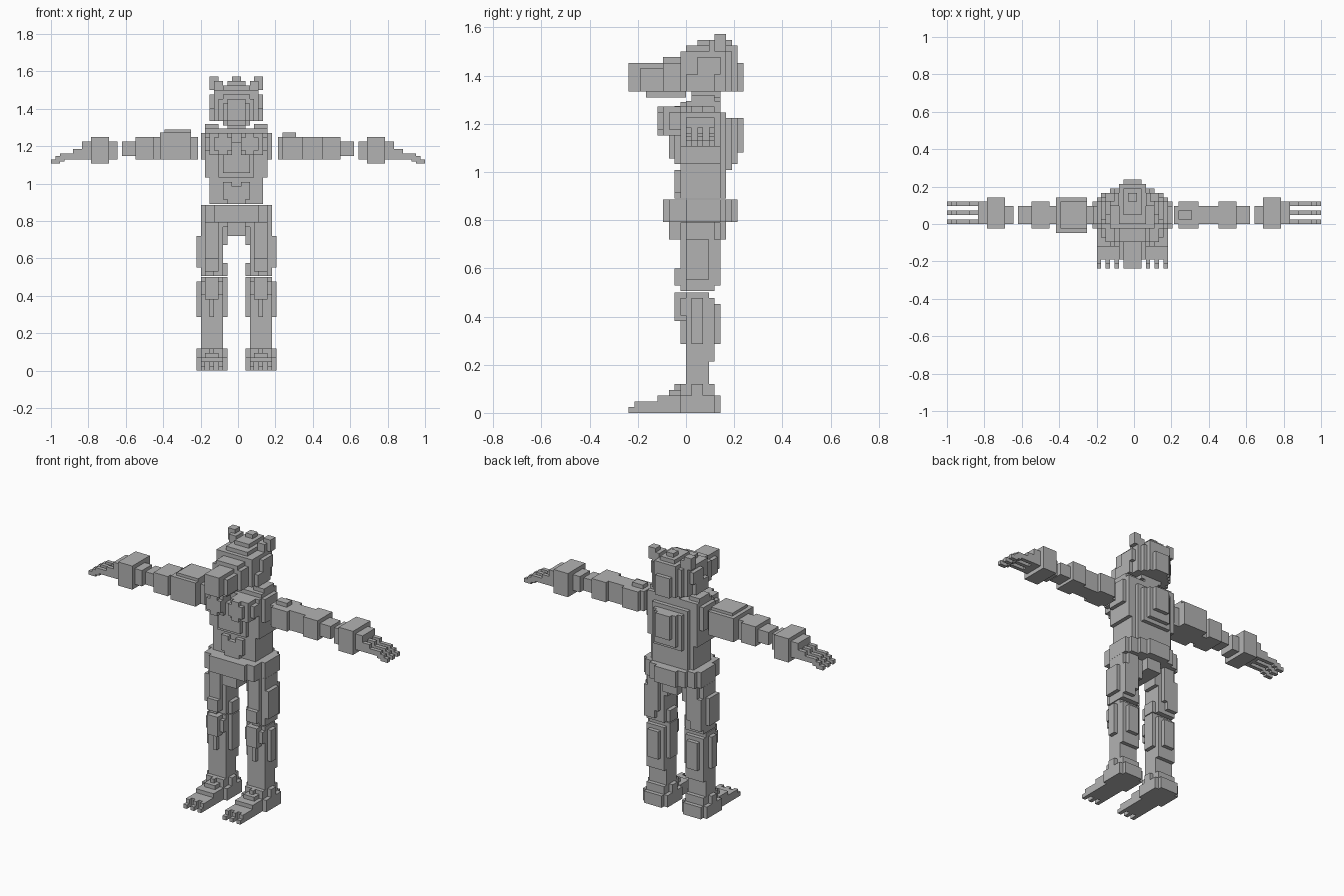
import bpy, bmesh
from mathutils import Vector

if "Cube" in bpy.data.objects:
    bpy.data.objects.remove(bpy.data.objects["Cube"])

V = 2 / 84          # block size
CX = -0.0085        # body centre line

grey = bpy.data.materials.new("stone_grey")
grey.diffuse_color = (0.45, 0.45, 0.45, 1)
grey.use_nodes = True
grey.node_tree.nodes["Principled BSDF"].inputs["Base Color"].default_value = grey.diffuse_color


def part(name, boxes, origin, flip=False):
    """Merge boxes (x0,x1,y0,y1,z0,z1 in blocks) into one outer shell."""
    if flip:
        boxes = [(-b[1], -b[0]) + tuple(b[2:]) for b in boxes]
    grid = [sorted({b[i] for b in boxes} | {b[i + 1] for b in boxes}) for i in (0, 2, 4)]
    pos = [{c: i for i, c in enumerate(g)} for g in grid]
    full = set()
    for b in boxes:
        for i in range(pos[0][b[0]], pos[0][b[1]]):
            for j in range(pos[1][b[2]], pos[1][b[3]]):
                for k in range(pos[2][b[4]], pos[2][b[5]]):
                    full.add((i, j, k))
    bm = bmesh.new()
    verts = {}

    def vert(key):
        if key not in verts:
            verts[key] = bm.verts.new(Vector([grid[a][key[a]] * V for a in range(3)]))
        return verts[key]

    for cell in full:
        for a in range(3):
            u, w = (a + 1) % 3, (a + 2) % 3
            for side in (0, 1):
                near = list(cell)
                near[a] += 2 * side - 1
                if tuple(near) in full:
                    continue
                ring = []
                for du, dw in ((0, 0), (1, 0), (1, 1), (0, 1)):
                    key = list(cell)
                    key[a] += side
                    key[u] += du
                    key[w] += dw
                    ring.append(vert(tuple(key)))
                bm.faces.new(ring if side else ring[::-1])
    bmesh.ops.dissolve_limit(bm, angle_limit=0.01, verts=bm.verts[:], edges=bm.edges[:])
    me = bpy.data.meshes.new(name)
    bm.to_mesh(me)
    bm.free()
    me.materials.append(grey)
    ob = bpy.data.objects.new(name, me)
    ob.location = origin
    bpy.context.collection.objects.link(ob)


def mid(*rows):
    """Centred boxes from (half width, y0, y1, z0, z1)."""
    return [(-r[0],) + r for r in rows]


def pair(*rows):
    """Boxes repeated on both sides of the centre line."""
    return list(rows) + [(-r[1], -r[0]) + r[2:] for r in rows]


# Head with long snout, stepped skull, crest and ears
part("head", mid(
    (2, -10, -6, 1, 6), (3, -8, 0, 1, 5), (2, -8, 0, 1, 6), (2, -7, 0, 0, 2),
    (4, -4, 8, 1, 6), (3, -4, 8, 1, 7), (5, -1, 7, 1, 8), (6, 0, 5, 1, 4),
    (4, 0, 8, 1, 8), (3, 0, 9, 1, 9), (2, 2, 8, 8, 10), (1, 5, 7, 9, 11),
    (2, 8, 10, 1, 6), (3, 1, 6, 0, 1))
    + pair((4, 6, 5, 7, 8, 11), (3, 5, 4, 7, 7, 10), (5, 6, 2, 6, 4, 7)),
    (CX, 0, 1.31))

# Neck
part("neck", mid((2, 1, 6, 0, 2)), (CX, 0, 1.27))

# Torso with stepped chest, shoulders and back
part("torso", mid(
    (6, -1, 6, 0, 6), (4, -1, 7, 0, 6), (7, -1, 6, 6, 10), (8, 0, 5, 10, 16),
    (7, -1, 6, 9, 16), (2, -2, -1, 0, 4), (3, -3, -1, 7, 11), (4, -2, 0, 6, 14),
    (2, -3, 0, 11, 14), (5, 6, 7, 0, 15), (4, 6, 8, 5, 14), (3, 6, 9, 6, 14),
    (2, 6, 10, 8, 14), (3, 0, 6, 15, 17))
    + pair((1, 5, -5, -1, 12, 15), (1, 6, -4, 0, 11, 16), (2, 4, -5, -1, 11, 16),
           (5, 7, -3, 0, 12, 15), (3, 7, 0, 6, 16, 17), (4, 7, 1, 5, 17, 18),
           (1, 3, -2, -1, 1, 5)),
    (CX, 0, 0.89))

# Belt and groin
part("pelvis", mid(
    (8, 0, 6, 3, 7), (7, -3, 7, 3, 7), (5, -4, 8, 3, 7), (3, -4, 9, 3, 7),
    (2, -3, 7, 0, 3), (7, 0, 5, 2, 3)), (CX, 0, 0.72))

# Limbs, once per side
for side, flip in (("left", True), ("right", False)):
    s = -1 if flip else 1
    part(side + "_thigh", [
        (3, 8, 0, 5, 0, 12), (8, 9, 0, 4, 2, 9), (2, 3, 1, 4, 0, 3),
        (2, 3, 1, 5, 7, 11), (4, 7, -1, 6, 3, 12), (5, 8, 0, 6, 1, 9),
        (4, 7, -2, 0, 1, 4), (5, 7, -1, 0, 0, 9)], (CX, 0, 0.505), flip)
    part(side + "_shin", [
        (3, 8, 0, 4, 3, 21), (8, 9, 1, 3, 12, 20), (2, 3, 1, 4, 12, 21),
        (3, 8, 3, 5, 9, 20), (4, 7, 4, 6, 12, 19), (3, 8, -1, 0, 17, 20),
        (4, 7, -2, 0, 16, 21), (5, 6, -1, 0, 12, 16)], (CX, 0, 0.0), flip)
    toes = [(x, x + 1, -10, -8, 0, 1) for x in (3, 5, 7)]
    toes += [(x, x + 1, -9, -7, 0, 2) for x in (3, 5, 7)]
    part(side + "_foot", toes + [
        (3, 8, -8, 6, 0, 2), (3, 8, -5, 6, 0, 3), (4, 7, -3, 0, 3, 4),
        (5, 6, -2, 0, 4, 5), (3, 8, -1, 5, 0, 5), (4, 7, 0, 4, 5, 6),
        (2, 9, 1, 3, 0, 5), (2, 9, -1, 5, 0, 3)], (CX, 0, 0), flip)

    # Arm segments; the left one carries a larger shoulder guard
    if flip:
        guard = [(1.5, 8.5, -2, 6, 0, 6), (1.5, 7.5, -1, 5, 6, 6.7)]
    else:
        guard = [(1, 5.5, -1, 5, 0, 5), (1, 4, 1, 3, 5, 6)]
    part(side + "_arm", guard + [
        (0, 17, 0, 4, 0.75, 4), (0, 11, 0, 4, 0, 5),
        (10, 14, -1, 5, 0, 5)], (s * 0.215, 0, 1.13), flip)
    fingers = []
    for y in (0, 2, 4):
        fingers += [(8, 10, y, y + 1, 0, 2.3), (10, 13, y, y + 1, 0, 1.3),
                    (12, 14, y, y + 1, -0.5, 0.7), (13, 15, y, y + 1, -1, 0)]
    part(side + "_hand", fingers + [
        (0, 2, 0, 4, 0, 4), (2, 6, -1, 6, -1, 5), (6, 8, 0, 5, 0, 4)],
        (s * 0.643, 0, 1.13), flip)
